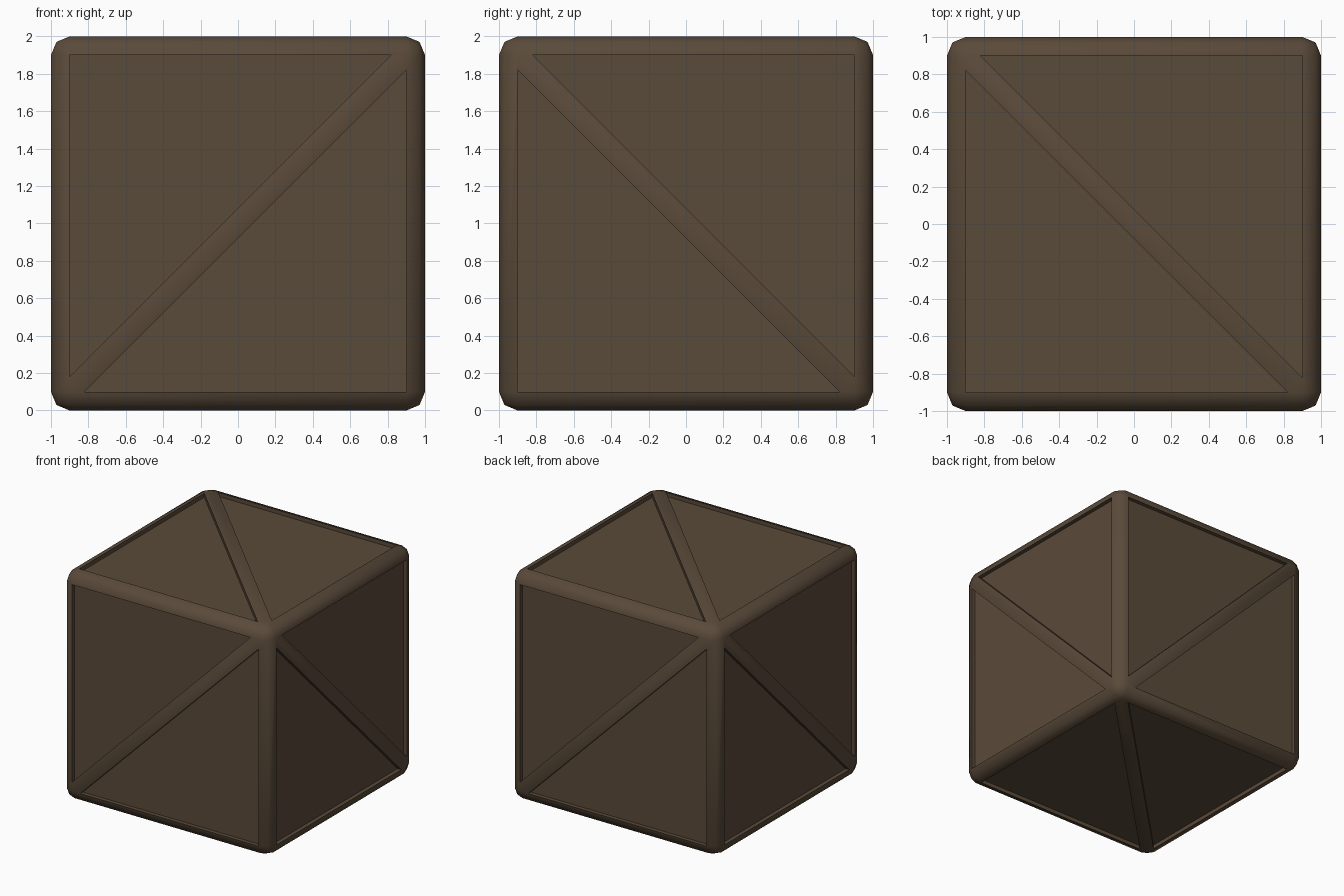
import bpy, bmesh, math
from mathutils import Vector

if "Cube" in bpy.data.objects:
    bpy.data.objects.remove(bpy.data.objects["Cube"])

BEVEL = 0.1      # rounding of the frame edges
TIP = 0.08       # panel tips stop this far short of the diagonal's ends
DEPTH = 0.035    # panel recess

brown = bpy.data.materials.new("dark brown wood")
brown.diffuse_color = (0.102, 0.069, 0.042, 1)
brown.use_nodes = True
brown.node_tree.nodes["Principled BSDF"].inputs["Base Color"].default_value = brown.diffuse_color

# Rounded cube body
bm = bmesh.new()
bmesh.ops.create_cube(bm, size=2)
bmesh.ops.bevel(bm, geom=bm.edges[:], offset=BEVEL, segments=2, profile=0.5,
                affect='EDGES')


def is_hub(v):
    # The corners joined by face diagonals form a tetrahedron
    return v.co.x * v.co.y * v.co.z < 0


# Cut each side into a diagonal brace and two triangular panels
panels = []
for face in [f for f in bm.faces if f.calc_area() > 2]:
    for outer in [v for v in face.verts if not is_hub(v)]:
        tips = []
        for edge in [e for e in outer.link_edges if face in e.link_faces]:
            hub = edge.other_vert(outer)
            tips.append(bmesh.utils.edge_split(edge, hub, TIP / edge.calc_length())[1])
        target = next(f for f in outer.link_faces
                      if f.calc_area() > 1 and all(t in f.verts for t in tips))
        bmesh.utils.face_split(target, tips[0], tips[1])
        panels.append(next(f for f in outer.link_faces
                           if len(f.verts) == 3 and f.calc_area() > 1))
        face = next(f for f in tips[0].link_faces
                    if f.calc_area() > 0.2 and f not in panels
                    and f.normal.dot(panels[-1].normal) > 0.99)

# Sink the panels behind the frame
bm.normal_update()
bmesh.ops.inset_individual(bm, faces=panels, thickness=0.0, depth=-DEPTH)
bmesh.ops.translate(bm, verts=bm.verts[:], vec=Vector((0, 0, 1)))

mesh = bpy.data.meshes.new("braced_crate")
bm.to_mesh(mesh)
bm.free()
crate = bpy.data.objects.new("braced_crate", mesh)
bpy.context.collection.objects.link(crate)
mesh.materials.append(brown)

# Smooth rounding, crisp panel edges
bpy.context.view_layer.objects.active = crate
crate.select_set(True)
bpy.ops.object.shade_smooth_by_angle(angle=math.radians(60))
